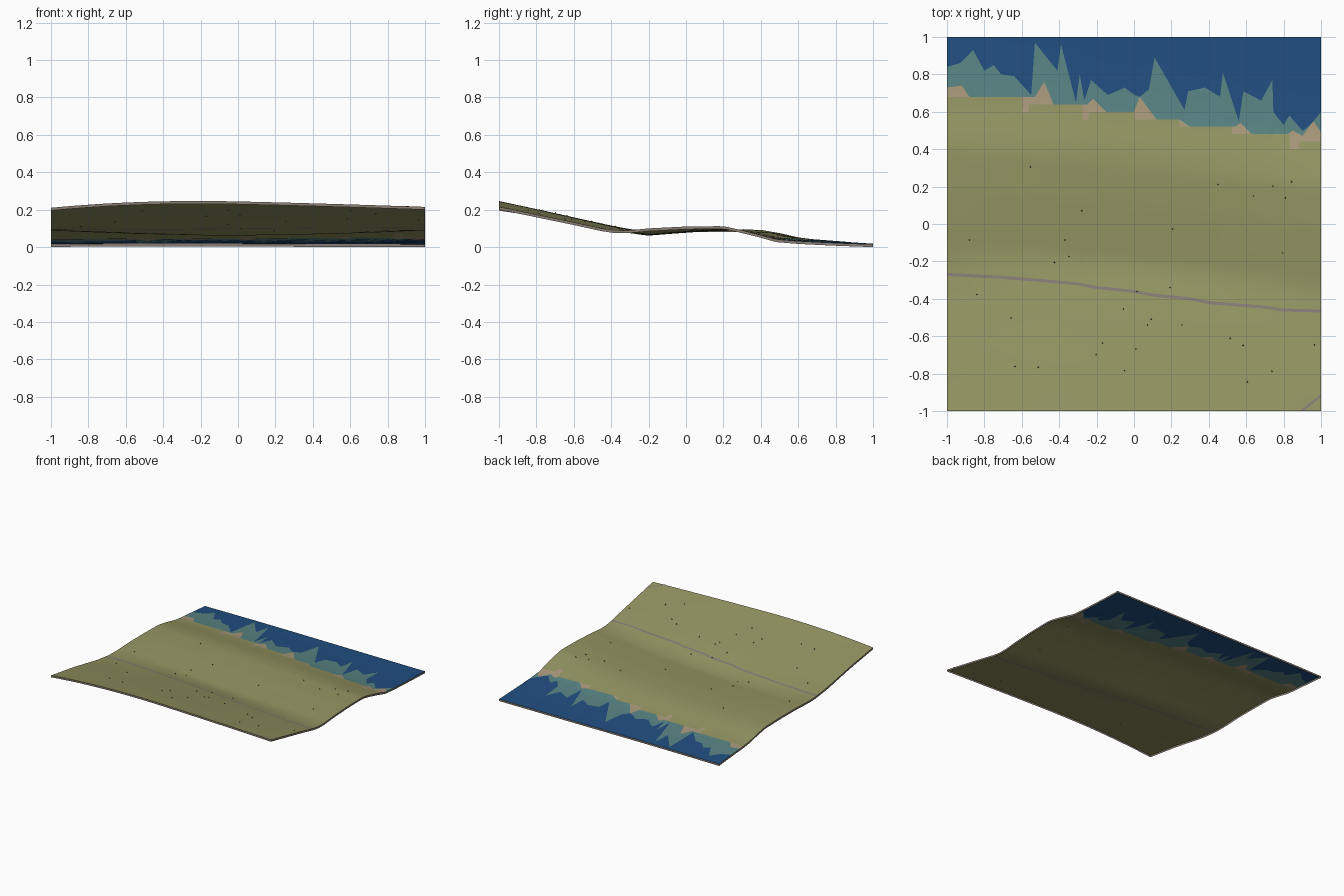
import bpy, bmesh, math, random
from mathutils import Vector

cube = bpy.data.objects.get("Cube")
if cube:
    bpy.data.objects.remove(cube, do_unlink=True)


def material(name, color):
    mat = bpy.data.materials.new(name)
    mat.use_nodes = True
    mat.diffuse_color = (*color, 1)
    mat.node_tree.nodes["Principled BSDF"].inputs["Base Color"].default_value = (*color, 1)
    return mat


grass = material("grass", (.30, .30, .125))
track = material("track_grey", (.24, .20, .18))
sand = material("sand", (.40, .32, .20))
shallow = material("shallow_water", (.10, .23, .23))
deep = material("deep_water", (.015, .077, .22))
edge = material("edge_stone", (.25, .21, .17))
shrub = material("shrub_green", (.10, .12, .04))


def interpolate(points, x):
    """Piecewise linear value at x."""
    if x <= points[0][0]:
        return points[0][1]
    for (x0, y0), (x1, y1) in zip(points, points[1:]):
        if x <= x1:
            return y0 + (y1 - y0) * (x - x0) / (x1 - x0)
    return points[-1][1]


# Cross-sections of the land at the right edge, middle and left edge
stations = (-1.1, -.8, -.5, -.35, -.28, -.2, -.1, .1, .3, .4, .5, .58, .7, .9, 1.1)
right_section = list(zip(stations, (.21, .165, .108, .09, .088, .09, .095, .096,
                                    .092, .075, .052, .042, .033, .016, .01)))
middle_section = list(zip(stations, (.266, .2, .132, .095, .075, .062, .07, .085,
                                     .089, .08, .06, .044, .033, .022, .014)))
left_section = list(zip(stations, (.255, .195, .133, .1, .09, .09, .1, .11,
                                   .112, .09, .065, .042, .032, .022, .015)))


def height(x, y):
    """Land height; the ridges and valley run slightly askew."""
    s = y + .1 * x
    middle = interpolate(middle_section, s)
    side = interpolate(left_section if x > 0 else right_section, s)
    return middle + (side - middle) * x * x


# Boundary lines between the coloured bands
track_line = [(-1, -.27), (-.7, -.285), (-.3, -.32), (-.2, -.34), (0, -.36), (.1, -.38),
              (.3, -.4), (.4, -.42), (.7, -.445), (.8, -.46), (1, -.465)]
grass_line = [(-1, .68), (-.6, .68), (-.595, .6), (-.565, .6), (-.56, .64), (-.28, .64),
              (-.275, .56), (-.245, .56), (-.24, .6), (0, .6), (.005, .56), (.24, .56),
              (.245, .52), (.52, .52), (.525, .48), (.83, .48), (.835, .4), (.88, .4),
              (.885, .44), (1, .44)]
sand_line = [(-1, .73), (-.92, .74), (-.88, .68), (-.53, .68), (-.48, .76), (-.43, .64),
             (-.25, .64), (-.22, .67), (-.15, .6), (0, .6), (.03, .68), (.12, .56),
             (.24, .56), (.3, .52), (.54, .52), (.57, .54), (.63, .48), (.82, .48),
             (.85, .5), (.9, .47), (.96, .55), (1, .49)]
shallow_line = [(-1, .84), (-.93, .86), (-.86, .93), (-.8, .82), (-.75, .85), (-.71, .8),
                (-.64, .79), (-.55, .69), (-.53, .97), (-.41, .82), (-.39, .96), (-.31, .65),
                (-.29, .8), (-.265, .66), (-.23, .77), (-.14, .69), (-.05, .73), (.03, .67),
                (.08, .72), (.11, .89), (.27, .61), (.29, .71), (.38, .73), (.46, .68),
                (.475, .81), (.56, .55), (.585, .71), (.68, .66), (.74, .77), (.745, .6),
                (.8, .53), (.83, .58), (.9, .5), (.96, .53), (1, .6)]

# Rows in each band, with the band's material index
bands = [(14, 0), (1, 1), (24, 0), (2, 2), (4, 3), (5, 4)]


def column(x):
    """Points along one north-south line, passing through every boundary."""
    road = interpolate(track_line, x)
    lines = [-1, road - .008, road + .008]
    for line in (grass_line, sand_line, shallow_line):
        lines.append(max(lines[-1], interpolate(line, x)))
    lines.append(1)
    ys = [-1]
    for (rows, _), y0, y1 in zip(bands, lines, lines[1:]):
        ys += [y0 + (y1 - y0) * (i + 1) / rows for i in range(rows)]
    return [Vector((x, y, height(x, y))) for y in ys]


def finish(bm, name, mats, smooth=True):
    mesh = bpy.data.meshes.new(name)
    bm.to_mesh(mesh)
    bm.free()
    for mat in mats:
        mesh.materials.append(mat)
    obj = bpy.data.objects.new(name, mesh)
    bpy.context.collection.objects.link(obj)
    if smooth:
        bpy.ops.object.select_all(action='DESELECT')
        obj.select_set(True)
        bpy.context.view_layer.objects.active = obj
        bpy.ops.object.shade_smooth_by_angle(angle=math.radians(40))
    return obj


# Land and sea as one sheet
xs = {round(i / 12, 3) for i in range(-12, 13)}
for line in (track_line, grass_line, sand_line, shallow_line):
    xs |= {p[0] for p in line}
bm = bmesh.new()
grid = [[bm.verts.new(p) for p in column(x)] for x in sorted(xs)]
row_materials = [index for rows, index in bands for _ in range(rows)]
for a, b in zip(grid, grid[1:]):
    for j, index in enumerate(row_materials):
        face = bm.faces.new((a[j], b[j], b[j + 1], a[j + 1]))
        face.material_index = index
rim = [[v.co.copy() for v in line] for line in
       (grid[0], grid[-1], [c[0] for c in grid], [c[-1] for c in grid])]
bmesh.ops.remove_doubles(bm, verts=bm.verts, dist=.00001)
finish(bm, "terrain", [grass, track, sand, shallow, deep])

# Thin border hanging from the four edges
centre = Vector((0, 0, 0))
bm = bmesh.new()
for line in rim:
    top = [bm.verts.new(p) for p in line]
    low = [bm.verts.new((p.x, p.y, max(0, p.z - .015))) for p in line]
    for i in range(len(line) - 1):
        if (line[i] - line[i + 1]).length > .0001:
            face = bm.faces.new((top[i], low[i], low[i + 1], top[i + 1]))
            face.normal_update()
            outward = face.calc_center_median() - centre
            if face.normal.dot(Vector((outward.x, outward.y, 0))) < 0:
                face.normal_flip()
finish(bm, "border", [edge], smooth=False)

# Short track crossing the front corner
bm = bmesh.new()
corner = [(.885, -1), (.905, -1), (1, -.925), (1, -.91)]
bm.faces.new([bm.verts.new((x, y, height(x, y) + .002)) for x, y in corner])
finish(bm, "corner_track", [track], smooth=False)

# Scattered tiny shrubs
random.seed(4)
bm = bmesh.new()
for _ in range(32):
    x, y = random.uniform(-.97, .97), random.uniform(-.9, .4)
    made = bmesh.ops.create_cone(bm, cap_ends=True, segments=5, radius1=.004,
                                 radius2=.001, depth=.008)
    bmesh.ops.translate(bm, verts=made["verts"], vec=(x, y, height(x, y) + .003))
finish(bm, "shrubs", [shrub], smooth=False)
